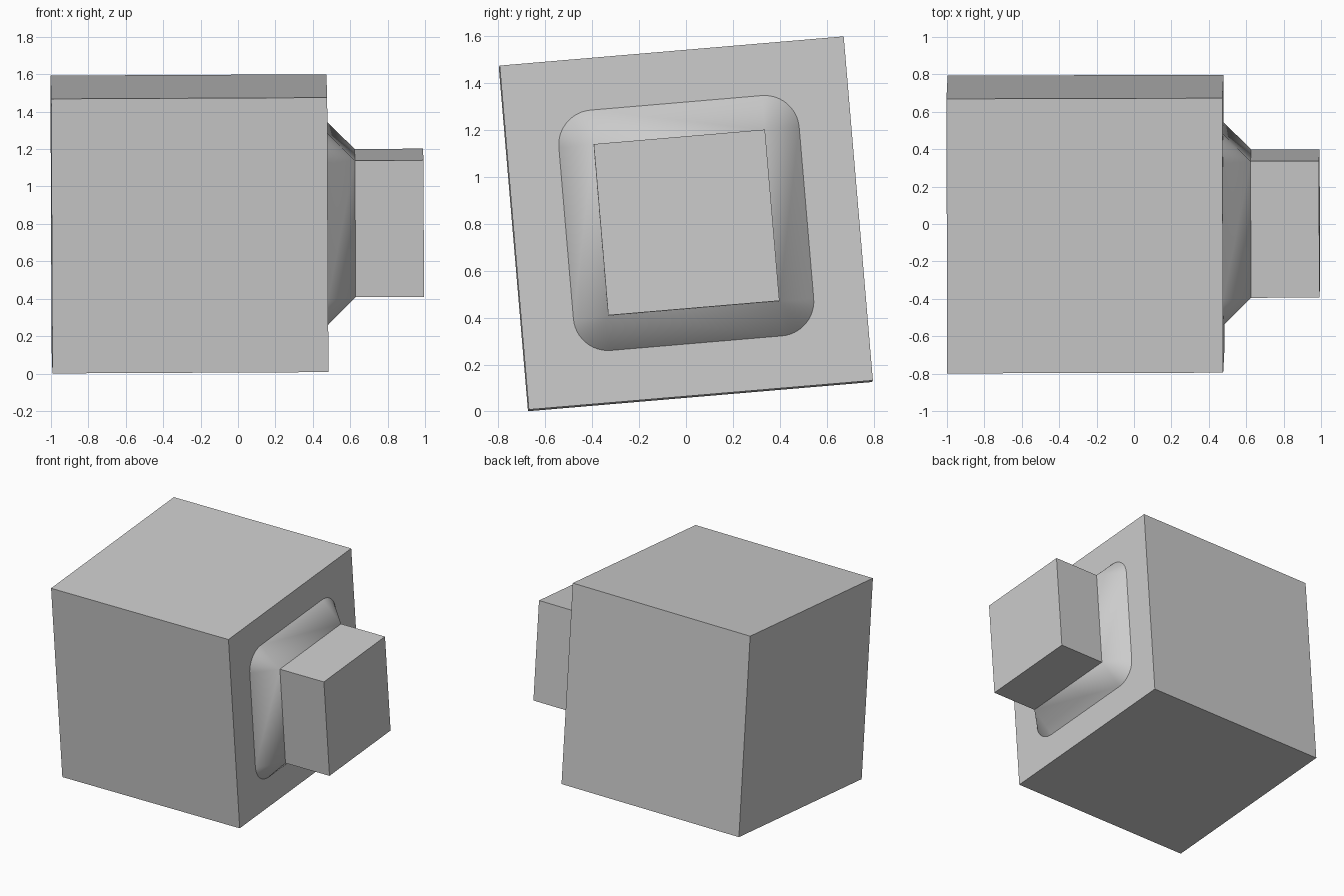
import bpy, bmesh, math
from mathutils import Euler, Vector

if "Cube" in bpy.data.objects:
    bpy.data.objects.remove(bpy.data.objects["Cube"])

BODY = 0.7365      # half width of the cube body
NECK = 0.3665      # half width of the square neck
FILLET = 0.148     # width and height of the sloped collar
X_BACK, X_FACE, X_END = -0.9975, 0.478, 0.992
STEPS = 12         # segments in each rounded collar corner
TILT = Euler((math.radians(4.85), math.radians(-0.27), math.radians(0.15)), 'XYZ').to_matrix()
CENTRE = Vector((0, 0, 0.8015))

grey = bpy.data.materials.new("light grey")
grey.diffuse_color = (0.6, 0.6, 0.6, 1)
grey.use_nodes = True
grey.node_tree.nodes["Principled BSDF"].inputs["Base Color"].default_value = grey.diffuse_color

bm = bmesh.new()
SIGNS = [(1, 1), (-1, 1), (-1, -1), (1, -1)]


def vert(x, y, z):
    return bm.verts.new(TILT @ Vector((x, y, z)) + CENTRE)


def square(x, half):
    return [vert(x, sy * half, sz * half) for sy, sz in SIGNS]


def rounded(x):
    """One arc of points for each corner, centred on the neck corners."""
    arcs = []
    for i, (sy, sz) in enumerate(SIGNS):
        angles = [math.pi / 2 * (i + k / STEPS) for k in range(STEPS + 1)]
        arcs.append([vert(x, sy * NECK + FILLET * math.cos(a),
                          sz * NECK + FILLET * math.sin(a)) for a in angles])
    return arcs


def bridge(a, b):
    for i in range(4):
        j = (i + 1) % 4
        bm.faces.new((a[i], a[j], b[j], b[i]))


def join_arcs(corners, arcs):
    """Fan each arc to its corner and fill the straight sides."""
    for i in range(4):
        j = (i + 1) % 4
        for p, q in zip(arcs[i], arcs[i][1:]):
            bm.faces.new((corners[i], p, q))
        bm.faces.new((corners[i], arcs[i][-1], arcs[j][0], corners[j]))


# Body: back face, four walls and the front ring around the collar
back, face = square(X_BACK, BODY), square(X_FACE, BODY)
bm.faces.new(back)
bridge(back, face)
collar = rounded(X_FACE)
join_arcs(face, collar)

# Sloped collar and square neck
neck, end = square(X_FACE + FILLET, NECK), square(X_END, NECK)
join_arcs(neck, collar)
bridge(neck, end)
bm.faces.new(end)

bmesh.ops.recalc_face_normals(bm, faces=bm.faces)
mesh = bpy.data.meshes.new("block_with_neck")
bm.to_mesh(mesh)
bm.free()
mesh.materials.append(grey)
block = bpy.data.objects.new("block_with_neck", mesh)
bpy.context.collection.objects.link(block)

# Smooth the rounded collar corners, keep all other edges crisp
bpy.context.view_layer.objects.active = block
block.select_set(True)
bpy.ops.object.shade_smooth_by_angle(angle=math.radians(30))
